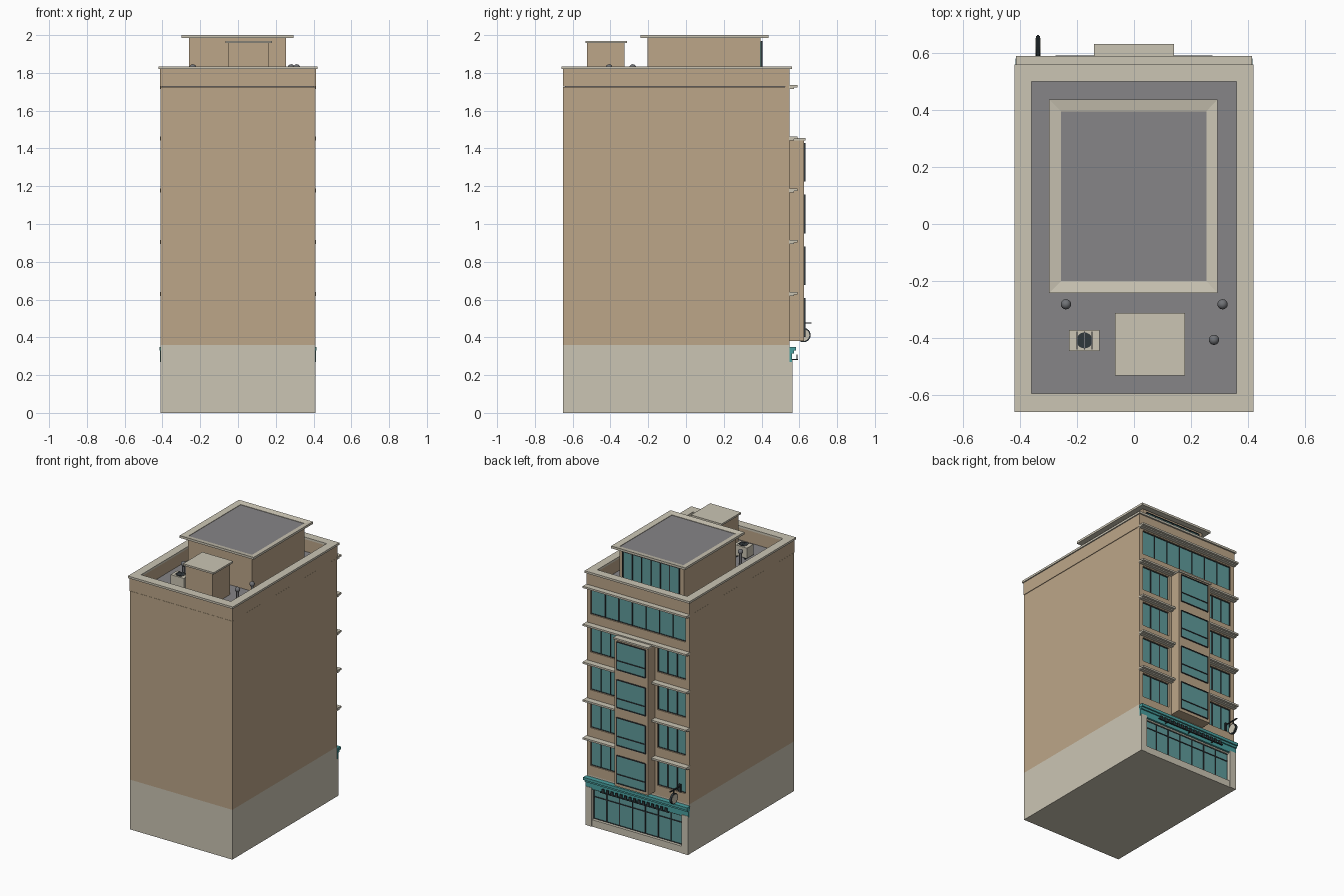
import bpy, bmesh, math
from mathutils import Matrix, Vector

if "Cube" in bpy.data.objects:
    bpy.data.objects.remove(bpy.data.objects["Cube"], do_unlink=True)


def material(name, *rgb):
    # sRGB bytes to a linear flat colour
    col = [((c / 255 + 0.055) / 1.055) ** 2.4 for c in rgb] + [1]
    m = bpy.data.materials.new(name)
    m.use_nodes = True
    m.diffuse_color = col
    m.node_tree.nodes["Principled BSDF"].inputs["Base Color"].default_value = col
    return m


TAN = material("tan wall", 188, 166, 137)
CREAM = material("cream stone", 203, 197, 180)
ROOF = material("grey roofing", 134, 133, 135)
GLASS = material("teal glass", 96, 156, 156)
TEAL = material("teal fascia", 74, 160, 160)
DARK = material("dark metal", 48, 56, 60)
METAL = material("grey metal", 112, 114, 118)


def finish(name, bm, mat):
    bmesh.ops.recalc_face_normals(bm, faces=bm.faces)
    me = bpy.data.meshes.new(name)
    bm.to_mesh(me)
    bm.free()
    me.materials.append(mat)
    ob = bpy.data.objects.new(name, me)
    bpy.context.collection.objects.link(ob)
    return ob


def boxes(name, mat, *ranges):
    # each range is x0, x1, y0, y1, z0, z1
    bm = bmesh.new()
    for x0, x1, y0, y1, z0, z1 in ranges:
        mid = Vector((x0 + x1, y0 + y1, z0 + z1)) / 2
        size = Matrix.Diagonal((x1 - x0, y1 - y0, z1 - z0, 1))
        bmesh.ops.create_cube(bm, size=1, matrix=Matrix.Translation(mid) @ size)
    return finish(name, bm, mat)


def ring(name, mat, outer, inner, z0, z1, dip=0):
    # rectangular frame; dip lowers the inner top edge
    def loop(r, z):
        x0, x1, y0, y1 = r
        return [bm.verts.new((x, y, z)) for x, y in ((x0, y0), (x1, y0), (x1, y1), (x0, y1))]
    bm = bmesh.new()
    loops = [loop(outer, z0), loop(outer, z1), loop(inner, z1 - dip), loop(inner, z0)]
    for a, b in zip(loops, loops[1:] + loops[:1]):
        for i in range(4):
            j = (i + 1) % 4
            bm.faces.new((a[i], a[j], b[j], b[i]))
    return finish(name, bm, mat)


def round_part(name, mat, pos, r, depth, axis="Z", segs=20):
    bm = bmesh.new()
    turn = Matrix.Identity(4) if axis == "Z" else Matrix.Rotation(math.pi / 2, 4, "Y")
    bmesh.ops.create_cone(bm, cap_ends=True, segments=segs, radius1=r, radius2=r,
                          depth=depth, matrix=Matrix.Translation(pos) @ turn)
    return finish(name, bm, mat)


def window(name, x0, x1, z0, z1, y, cols, rails=()):
    # glass pane with frame, mullions and horizontal rails
    boxes(name + "_glass", GLASS, (x0, x1, y - 0.005, y + 0.003, z0, z1))
    t = 0.003
    bars = []
    for i in range(cols + 1):
        x = x0 + (x1 - x0) * i / cols
        bars.append((x - t, x + t, y, y + 0.008, z0, z1))
    for f in (0, 1, *rails):
        z = z0 + (z1 - z0) * f
        bars.append((x0, x1, y, y + 0.008, z - t, z + t))
    boxes(name + "_frame", DARK, *bars)


W, BACK, GLAZE, FACE = 0.41, -0.65, 0.525, 0.547
BASE, STOREY, ROOF_Z = 0.36, 0.274, 1.73

# Main body
boxes("ground_storey", CREAM, (-W, W, BACK, GLAZE, 0, BASE))
boxes("tower", TAN, (-W, W, BACK, GLAZE, BASE, ROOF_Z - 0.005))
boxes("roof_deck", ROOF, (-W + 0.01, W - 0.01, BACK + 0.01, FACE - 0.01, ROOF_Z - 0.01, ROOF_Z))

# Parapet and coping
ring("parapet", TAN, (-W - 0.002, W + 0.002, BACK - 0.002, FACE + 0.002),
     (-0.365, 0.365, -0.6, 0.505), ROOF_Z - 0.003, 1.825)
ring("parapet_coping", CREAM, (-0.42, 0.42, -0.66, 0.56), (-0.36, 0.36, -0.595, 0.5), 1.82, 1.835)

# Shopfront
boxes("shopfront_surround", CREAM,
      (-W, -0.36, GLAZE, 0.565, 0, 0.28), (0.36, W, GLAZE, 0.565, 0, 0.28),
      (-0.36, 0.36, GLAZE, 0.562, 0, 0.05), (-W, W, GLAZE, FACE, 0.26, BASE))
window("shop_window", -0.36, 0.36, 0.05, 0.262, GLAZE + 0.008, 7, (0.75,))
boxes("fascia_board", TEAL, (-W - 0.003, W + 0.003, FACE, 0.562, 0.27, 0.35))
boxes("fascia_cornice", TEAL, (-W - 0.006, W + 0.006, FACE, 0.582, 0.33, 0.35),
      (-W - 0.004, W + 0.004, FACE, 0.572, 0.315, 0.33))
boxes("fascia_rail", DARK, (-0.275, 0.275, 0.583, 0.592, 0.279, 0.286),
      *[(x * 0.036 - 0.01, x * 0.036 + 0.01, 0.584, 0.591, 0.283, 0.308) for x in range(-7, 8)],
      *[(x - 0.003, x + 0.003, 0.56, 0.588, 0.28, 0.286) for x in (-0.2, 0, 0.2)])

# Storeys with recessed windows and ledges
for n in range(5):
    z = BASE + n * STOREY
    low, high = z + 0.07, z + 0.25
    top_floor = n == 4
    wall = [(-W, W, GLAZE, FACE, z, low), (-W, W, GLAZE, FACE, high, z + STOREY),
            (-W, -0.38, GLAZE, FACE, low, high), (0.38, W, GLAZE, FACE, low, high)]
    if top_floor:
        window("top_window", -0.38, 0.38, low, high, GLAZE + 0.006, 7)
    else:
        wall.append((-0.155, 0.155, GLAZE, FACE, low, high))
        for side, s in (("right", -1), ("left", 1)):
            a, b = sorted((s * 0.155, s * 0.38))
            window(f"{side}_window_{n + 1}", a, b, low, high, GLAZE + 0.006, 3)
    boxes(f"storey_wall_{n + 1}", TAN, *wall)
    boxes(f"ledge_{n + 1}", CREAM,
          (-W - 0.004, W + 0.004, FACE - 0.002, 0.59, z + STOREY - 0.007, z + STOREY + 0.006),
          (-W - 0.002, W + 0.002, FACE - 0.002, 0.572, z + STOREY - 0.015, z + STOREY - 0.007))

# Projecting bay
boxes("bay", TAN, (-0.135, 0.135, FACE - 0.01, 0.625, 0.38, 1.445))
boxes("bay_cap", CREAM, (-0.14, 0.14, FACE - 0.01, 0.633, 1.442, 1.454))
for n in range(4):
    z = BASE + n * STOREY
    window(f"bay_window_{n + 1}", -0.115, 0.115, z + 0.045, z + 0.245, 0.624, 1, (0.33,))

# Hanging blade sign
round_part("sign_rim", DARK, (-0.337, 0.622, 0.412), 0.038, 0.014, "X", 24)
round_part("sign_disc", CREAM, (-0.337, 0.622, 0.412), 0.031, 0.018, "X", 24)
boxes("sign_bracket", DARK, (-0.341, -0.333, FACE, 0.664, 0.472, 0.479),
      (-0.34, -0.334, 0.619, 0.625, 0.445, 0.474), (-0.345, -0.329, FACE, 0.554, 0.43, 0.49))

# Rooftop penthouse
boxes("penthouse", TAN, (-0.26, 0.255, -0.203, 0.395, ROOF_Z, 1.986))
boxes("penthouse_roof", ROOF, (-0.258, 0.257, -0.205, 0.4, 1.984, 1.99))
ring("penthouse_eaves", CREAM, (-0.298, 0.294, -0.242, 0.437), (-0.256, 0.254, -0.201, 0.396),
     1.984, 2.0, 0.007)
window("penthouse_window", -0.225, 0.225, 1.77, 1.965, 0.396, 6)

# Stair hut
boxes("stair_hut", TAN, (-0.053, 0.165, -0.525, -0.325, ROOF_Z, 1.96))
boxes("stair_hut_cap", CREAM, (-0.067, 0.179, -0.533, -0.312, 1.957, 1.97))

# Cooling unit
boxes("cooler", CREAM, (-0.228, -0.121, -0.446, -0.372, ROOF_Z + 0.01, 1.815))
boxes("cooler_feet", DARK, *[(x - 0.006, x + 0.006, -0.446, -0.372, ROOF_Z, ROOF_Z + 0.012)
                             for x in (-0.21, -0.14)])
round_part("cooler_fan", DARK, (-0.174, -0.409, 1.816), 0.028, 0.008)
boxes("cooler_guard", METAL, *[(x - 0.002, x + 0.002, -0.44, -0.378, 1.819, 1.822)
                               for x in (-0.2, -0.174, -0.148)])

# Roof vents
for n, (x, y) in enumerate(((-0.239, -0.282), (0.311, -0.282), (0.281, -0.407))):
    round_part(f"vent_pipe_{n + 1}", METAL, (x, y, 1.78), 0.009, 0.1, segs=12)
    bm = bmesh.new()
    bmesh.ops.create_uvsphere(bm, u_segments=16, v_segments=8, radius=0.018,
                              matrix=Matrix.Translation((x, y, 1.828)))
    cap = finish(f"vent_cap_{n + 1}", bm, METAL)
    cap.data.shade_smooth()
